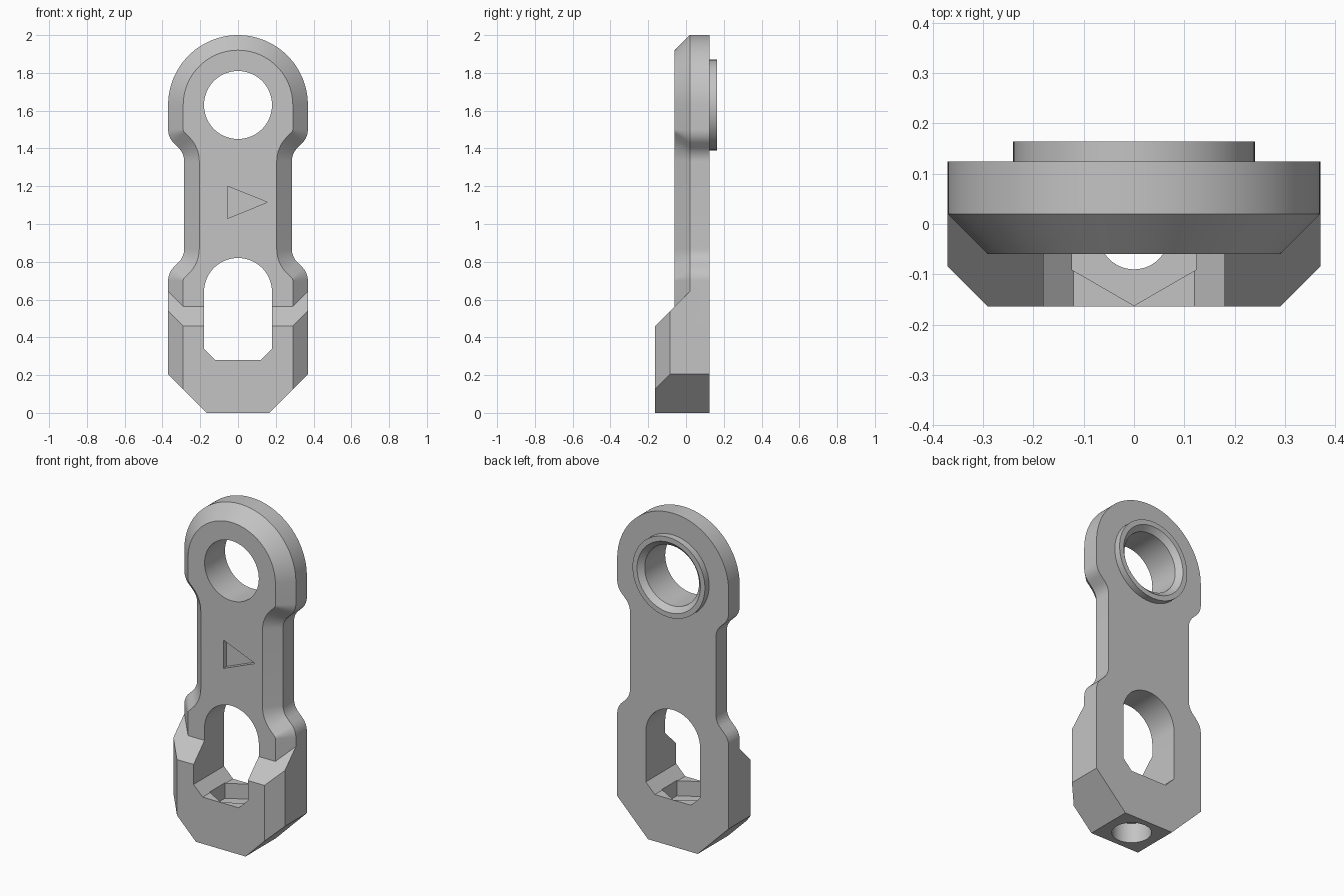
import bpy, bmesh
from math import sin, cos, pi, radians
from mathutils import Vector

cube = bpy.data.objects.get("Cube")
if cube:
    bpy.data.objects.remove(cube)

FRONT, FACE, BACK = -0.164, -0.06, 0.124
HALF, NECK, BEVEL = 0.37, 0.285, 0.08
EYE_Z, EYE_R, SLOT_Z = 1.63, 0.18, 0.64
BOLT_Y = (FRONT + BACK) / 2

grey = bpy.data.materials.new("plain_grey")
grey.use_nodes = True
grey.diffuse_color = (0.55, 0.55, 0.55, 1)
grey.node_tree.nodes["Principled BSDF"].inputs["Base Color"].default_value = grey.diffuse_color


def finish(bm, name):
    bmesh.ops.recalc_face_normals(bm, faces=bm.faces)
    mesh = bpy.data.meshes.new(name)
    bm.to_mesh(mesh)
    bm.free()
    mesh.materials.append(grey)
    obj = bpy.data.objects.new(name, mesh)
    bpy.context.collection.objects.link(obj)
    return obj


def loft(name, rings, capped=True):
    """Skin a list of closed rings; without caps the last joins the first."""
    bm = bmesh.new()
    loops = [[bm.verts.new(p) for p in ring] for ring in rings]
    pairs = list(zip(loops, loops[1:]))
    if capped:
        bm.faces.new(loops[0])
        bm.faces.new(loops[-1])
    else:
        pairs.append((loops[-1], loops[0]))
    for a, b in pairs:
        for i in range(len(a)):
            j = (i + 1) % len(a)
            bm.faces.new((a[i], a[j], b[j], b[i]))
    return finish(bm, name)


def arc(cx, cz, r, start, end, steps):
    angles = [radians(start + (end - start) * i / steps) for i in range(steps + 1)]
    return [(cx + r * cos(a), cz + r * sin(a)) for a in angles]


def along_y(profile, y):
    return [(x, y, z) for x, z in profile]


def along_z(profile, z):
    return [(x, y, z) for x, y in profile]


def boolean(target, tool, operation):
    mod = target.modifiers.new(operation, "BOOLEAN")
    mod.object, mod.operation, mod.solver = tool, operation, "EXACT"
    bpy.context.view_layer.objects.active = target
    bpy.ops.object.modifier_apply(modifier=mod.name)
    bpy.data.objects.remove(tool)


def outline(inset):
    """Link outline: round head, narrow neck and wide foot."""
    r = 0.1
    convex, hollow = r - inset, r + inset
    cx_out, cx_in = HALF - r, NECK + r
    rise = 2 * r * sin(pi / 4) + (HALF - NECK - 2 * r * (1 - cos(pi / 4)))
    side = [(HALF - inset, 0.4)]
    side += arc(cx_out, 0.70, convex, 0, 45, 8)
    side += arc(cx_in, 0.70 + rise, hollow, 225, 180, 8)
    side += arc(cx_in, 1.50 - rise, hollow, 180, 135, 8)
    side += arc(cx_out, 1.50, convex, -45, 0, 8)
    side += arc(0, EYE_Z, HALF - inset, 0, 90, 32)
    return side + [(-x, z) for x, z in reversed(side[:-1])]


# Main link with a bevelled front rim
link = loft("link_body", [along_y(outline(0), BACK), along_y(outline(0), 0.02),
                          along_y(outline(BEVEL), FACE)])

# Thick foot: bevelled prism trimmed by a sloped shoulder and two bottom corners
half = [(HALF, BACK), (HALF, FRONT + BEVEL), (HALF - BEVEL, FRONT)]
section = half + [(-x, y) for x, y in reversed(half)]
foot = loft("foot", [along_z(section, 0), along_z(section, 0.70)])
bm = bmesh.new()
bm.from_mesh(foot.data)
for point, normal in [((0, FRONT, 0.46), (0, -1, 1)),
                      ((HALF, 0, 0.205), (1, 0, -1)),
                      ((-HALF, 0, 0.205), (-1, 0, -1))]:
    cut = bmesh.ops.bisect_plane(bm, geom=bm.verts[:] + bm.edges[:] + bm.faces[:],
                                 plane_co=Vector(point), plane_no=Vector(normal),
                                 clear_outer=True)
    rim = [e for e in cut["geom_cut"] if isinstance(e, bmesh.types.BMEdge)]
    bmesh.ops.contextual_create(bm, geom=rim)
bmesh.ops.recalc_face_normals(bm, faces=bm.faces)
bm.to_mesh(foot.data)
bm.free()
boolean(link, foot, "UNION")

# Openings: eye, slot, arrow recess, nut pocket, bolt hole and counterbore
eye = arc(0, EYE_Z, EYE_R, 0, 360, 96)[:-1]
slot = arc(0, SLOT_Z, EYE_R, 0, 180, 48) + [(-EYE_R, 0.34), (-0.12, 0.28),
                                            (0.12, 0.28), (EYE_R, 0.34)]
arrow = [(-0.055, 1.2), (-0.055, 1.03), (0.155, 1.115)]
nut = arc(0, BOLT_Y, 0.142, 30, 390, 6)[:-1]
bolt = arc(0, BOLT_Y, 0.07, 0, 360, 64)[:-1]
bore = arc(0, BOLT_Y, 0.108, 0, 360, 64)[:-1]
for place, profile, low, high in [(along_y, eye, -0.3, 0.3),
                                  (along_y, slot, -0.3, 0.3),
                                  (along_y, arrow, -0.2, FACE + 0.03),
                                  (along_z, nut, 0.19, 0.33),
                                  (along_z, bolt, -0.1, 0.3),
                                  (along_z, bore, -0.1, 0.12)]:
    boolean(link, loft("cutter", [place(profile, low), place(profile, high)]), "DIFFERENCE")

# Raised collar round the eye on the back, with a flared mouth
collar_profile = [(EYE_R, BACK), (EYE_R, 0.134), (0.21, 0.164), (0.24, 0.164), (0.24, BACK)]
collar = loft("eye_collar", [along_y(arc(0, EYE_Z, r, 0, 360, 96)[:-1], y)
                             for r, y in collar_profile], capped=False)

# Smooth curved walls, keep edges crisp
for obj in (link, collar):
    bpy.ops.object.select_all(action="DESELECT")
    obj.select_set(True)
    bpy.context.view_layer.objects.active = obj
    bpy.ops.object.shade_smooth_by_angle(angle=radians(25))
